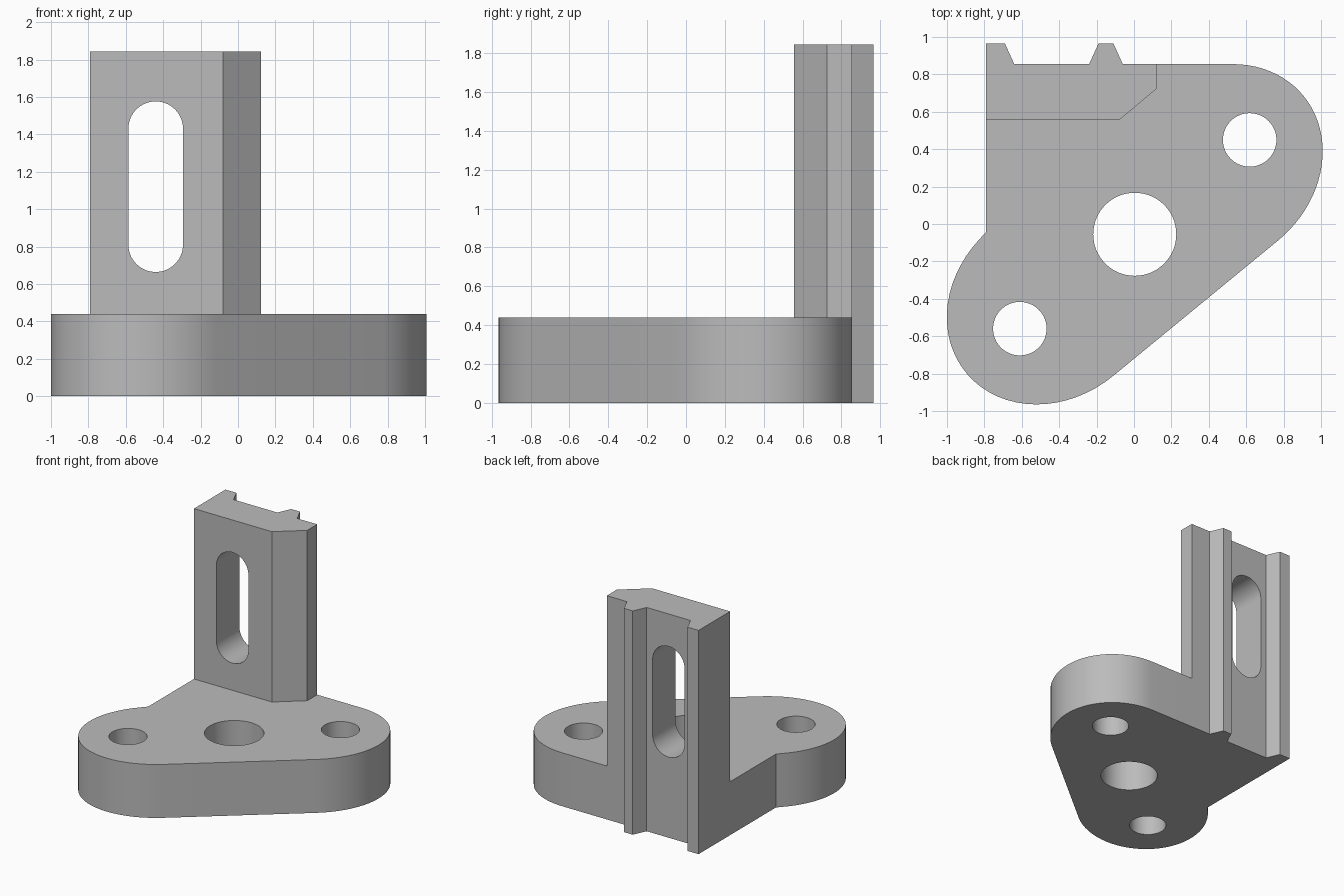
import bpy, bmesh, math
from mathutils import Vector, Matrix

cube = bpy.data.objects.get("Cube")
if cube:
    bpy.data.objects.remove(cube)

grey = bpy.data.materials.new("plain_grey")
grey.use_nodes = True
colour = (0.5, 0.5, 0.5, 1)
grey.diffuse_color = colour
grey.node_tree.nodes["Principled BSDF"].inputs["Base Color"].default_value = colour


def prism(name, outline, low, high, upright=False):
    """Extrude an outline along z, or along y when upright."""
    bm = bmesh.new()
    place = (lambda a, b: (a, low, b)) if upright else (lambda a, b: (a, b, low))
    face = bm.faces.new([bm.verts.new(place(a, b)) for a, b in outline])
    out = bmesh.ops.extrude_face_region(bm, geom=[face])
    push = Vector((0, high - low, 0) if upright else (0, 0, high - low))
    bmesh.ops.translate(bm, vec=push, verts=[v for v in out["geom"] if isinstance(v, bmesh.types.BMVert)])
    bmesh.ops.recalc_face_normals(bm, faces=bm.faces)
    mesh = bpy.data.meshes.new(name)
    bm.to_mesh(mesh)
    bm.free()
    mesh.materials.append(grey)
    obj = bpy.data.objects.new(name, mesh)
    bpy.context.collection.objects.link(obj)
    return obj


def arc(cx, cy, rx, ry, start, end, steps=32, turn=0.0):
    spin = Matrix.Rotation(turn, 2)
    points = []
    for i in range(steps + 1):
        t = math.radians(start + (end - start) * i / steps)
        p = spin @ Vector((rx * math.cos(t), ry * math.sin(t)))
        points.append((cx + p.x, cy + p.y))
    return points


def combine(target, tool, operation):
    mod = target.modifiers.new(tool.name, "BOOLEAN")
    mod.operation = operation
    mod.solver = "EXACT"
    mod.object = tool
    bpy.context.view_layer.objects.active = target
    bpy.ops.object.modifier_apply(modifier=mod.name)
    bpy.data.objects.remove(tool)


# Base flange: two rounded lobes along a slanted axis, squared at the back left
mid = Vector((0.004, -0.055))
slant = math.atan2(1.01, 1.23)
axis = Vector((math.cos(slant), math.sin(slant)))
left, back = -0.79, 0.855
near, far = mid - axis * 0.57, mid + axis * 0.57
lobe = (0.597, 0.512)
near_arc = arc(near.x, near.y, *lobe, 93, 270, turn=slant)
near_arc[0] = (left, near_arc[0][1])
top_angle = math.degrees(math.atan2(lobe[1] * math.cos(slant), lobe[0] * math.sin(slant)))
far_arc = arc(far.x, far.y, *lobe, -90, top_angle, turn=slant)
far_arc[-1] = (far_arc[-1][0], back)
bracket = prism("mounting_bracket", [(left, back)] + near_arc + far_arc, 0, 0.44)

# Upright column with a chamfered corner and two tapered guide ribs
column = prism("column", [
    (left, 0.555), (-0.08, 0.555), (0.123, 0.725), (0.123, back),
    (-0.06, back), (-0.11, 0.965), (-0.19, 0.965), (-0.24, back),
    (-0.64, back), (-0.69, 0.965), (left, 0.965)], 0, 1.843)
combine(bracket, column, "UNION")

# Bolt holes and larger centre bore
for offset, radius in ((-0.795, 0.143), (0, 0.222), (0.795, 0.143)):
    c = mid + axis * offset
    hole = prism("hole", arc(c.x, c.y, radius, radius, 0, 354.375, 63), -0.1, 0.6)
    combine(bracket, hole, "DIFFERENCE")

# Vertical round-ended slot through the column
r = 0.146
slot = prism("slot", arc(-0.44, 1.43, r, r, 0, 180) + arc(-0.44, 0.81, r, r, 180, 360), 0.3, 1.2, True)
combine(bracket, slot, "DIFFERENCE")

# Smooth curved walls, crisp edges
bpy.ops.object.select_all(action="DESELECT")
bracket.select_set(True)
bpy.context.view_layer.objects.active = bracket
bpy.ops.object.shade_smooth_by_angle(angle=math.radians(25))
